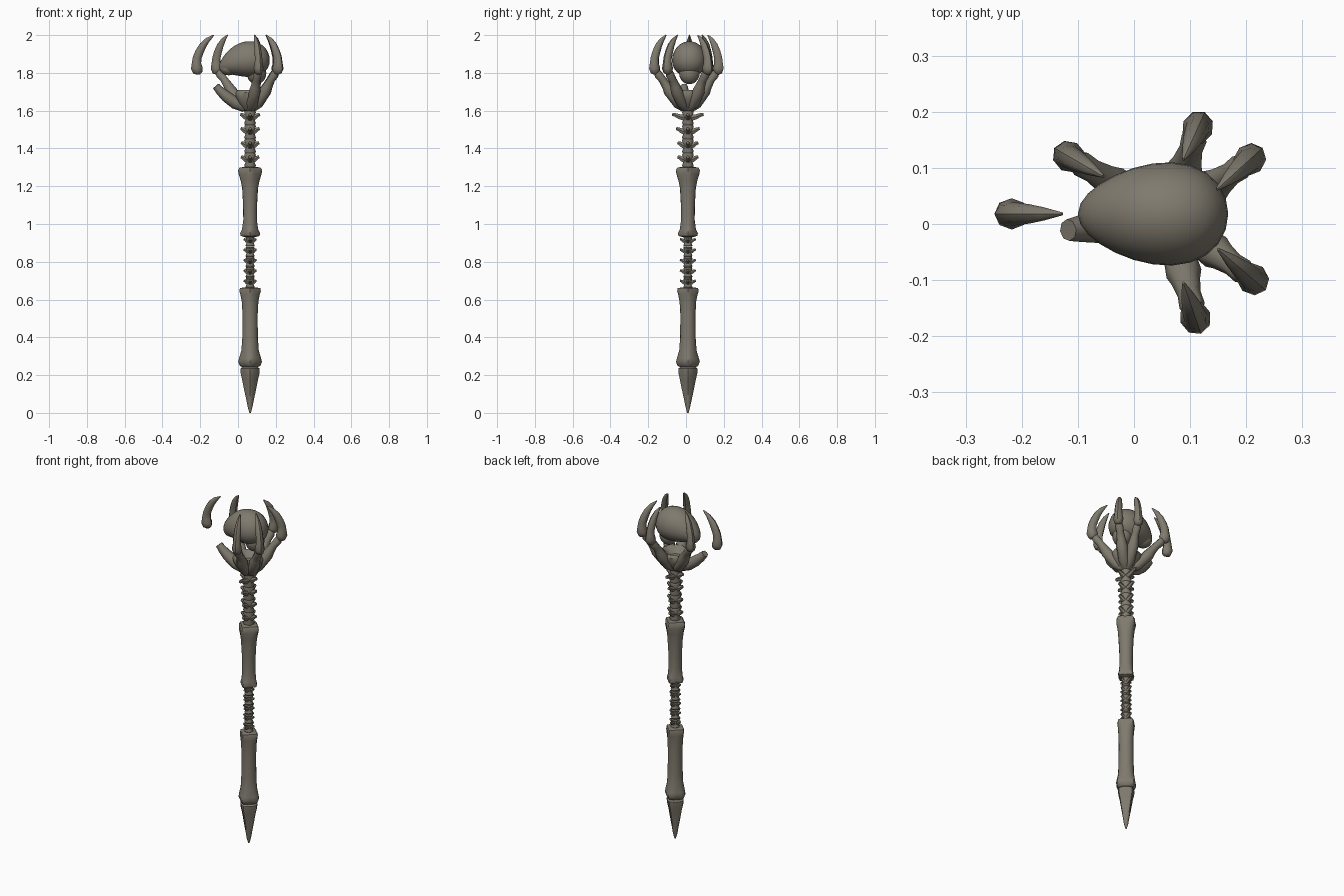
import bpy, bmesh, math
from mathutils import Vector

if "Cube" in bpy.data.objects:
    bpy.data.objects.remove(bpy.data.objects["Cube"])

CX, CY = 0.064, 0.01          # staff axis
bone = bpy.data.materials.new("aged_bone")
bone.diffuse_color = (0.215, 0.195, 0.155, 1)
bone.use_nodes = True
bone.node_tree.nodes["Principled BSDF"].inputs["Base Color"].default_value = bone.diffuse_color


def finish(name, bm, angle=45):
    bmesh.ops.recalc_face_normals(bm, faces=bm.faces)
    me = bpy.data.meshes.new(name)
    bm.to_mesh(me)
    bm.free()
    me.materials.append(bone)
    ob = bpy.data.objects.new(name, me)
    bpy.context.collection.objects.link(ob)
    bpy.ops.object.select_all(action='DESELECT')
    ob.select_set(True)
    bpy.context.view_layer.objects.active = ob
    bpy.ops.object.shade_smooth_by_angle(angle=math.radians(angle))
    return ob


def skin(bm, rings):
    """Bridge equal-sized rings of points and cap both ends."""
    vs = [[bm.verts.new(p) for p in r] for r in rings]
    n = len(vs[0])
    for a, b in zip(vs, vs[1:]):
        for i in range(n):
            j = (i + 1) % n
            bm.faces.new((a[i], a[j], b[j], b[i]))
    bm.faces.new(vs[0][::-1])
    bm.faces.new(vs[-1])


def lathe(bm, profile, n=16, lobes=4):
    """Profile of (z, radius, lobe depth) turned about the staff axis."""
    rings = []
    for z, r, k in profile:
        ring = []
        for i in range(n):
            a = 2 * math.pi * i / n
            rr = r * (1 - k * (0.5 - 0.5 * math.cos(lobes * a)))
            ring.append((CX + rr * math.cos(a), CY + rr * math.sin(a), z))
        rings.append(ring)
    skin(bm, rings)


def tube(bm, pts, n=8, flat=1.0):
    """Tapered tube through (x, y, z, radius) points."""
    ps = [Vector(p[:3]) for p in pts]
    out = Vector((ps[-1].x - ps[0].x, ps[-1].y - ps[0].y, 0))
    side = Vector((-out.y, out.x, 0)).normalized() if out.length > 1e-5 else Vector((1, 0, 0))
    rings = []
    for i, p in enumerate(ps):
        t = (ps[min(i + 1, len(ps) - 1)] - ps[max(i - 1, 0)]).normalized()
        up = t.cross(side).normalized()
        r = pts[i][3]
        rings.append([p + side * r * flat * math.cos(2 * math.pi * k / n)
                      + up * r * math.sin(2 * math.pi * k / n) for k in range(n)])
    skin(bm, rings)


def blob(bm, c, s, u=16, v=10):
    res = bmesh.ops.create_uvsphere(bm, u_segments=u, v_segments=v, radius=1)
    for w in res['verts']:
        w.co = Vector((c[i] + s[i] * w.co[i] for i in range(3)))


# pointed foot
bm = bmesh.new()
lathe(bm, [(0.0, 0.004, 0), (0.03, 0.012, 0), (0.06, 0.018, .1), (0.12, 0.031, .2),
           (0.18, 0.043, .25), (0.215, 0.051, .2), (0.235, 0.051, .15), (0.25, 0.03, 0)])
finish("foot_spike", bm)

# long bones with knobbed ends
long_bones = {
    "lower_long_bone": [(0.235, .03, .1), (0.25, .055, .25), (0.27, .063, .2), (0.29, .058, .15),
                        (0.33, .046, .05), (0.40, .041, 0), (0.52, .040, 0), (0.59, .044, .05),
                        (0.625, .051, .15), (0.645, .057, .25), (0.66, .054, .3), (0.665, .03, .2)],
    "upper_long_bone": [(0.93, .025, .2), (0.937, .05, .3), (0.95, .053, .25), (0.97, .043, .1),
                        (1.02, .036, 0), (1.10, .037, 0), (1.19, .042, 0), (1.23, .050, .1),
                        (1.265, .061, .2), (1.285, .064, .3), (1.298, .056, .3), (1.303, .03, .2)],
}
for name, prof in long_bones.items():
    bm = bmesh.new()
    lathe(bm, prof)
    finish(name, bm)


def vertebra(name, z0, z1, core, wx, wy):
    """Waisted body with four swept processes."""
    h = z1 - z0
    bm = bmesh.new()
    lathe(bm, [(z0, core, 0), (z0 + .12 * h, core * 1.15, 0), (z0 + .5 * h, core * .75, 0),
               (z0 + .88 * h, core * 1.15, 0), (z1, core, 0)], n=12)
    for dx, dy, w in ((1, 0, wx), (-1, 0, wx), (0, 1, wy), (0, -1, wy)):
        pts = []
        for t, dz, r in ((.2, .5, .26), (.55, .58, .2), (.8, .7, .15), (1, .74, .12)):
            pts.append((CX + dx * w * t, CY + dy * w * t, z0 + dz * h, r * h))
        tube(bm, pts, n=6, flat=.8)
    finish(name, bm)


# small lower spine
for i in range(5):
    z = 0.66 + i * 0.055
    vertebra("small_vertebra_%d" % (i + 1), z, z + 0.054, .021, .034, .042)

# larger upper spine, flaring towards the claw
for i, (z0, z1, wx, wy) in enumerate(((1.30, 1.375, .048, .055), (1.375, 1.45, .048, .055),
                                      (1.45, 1.525, .050, .062), (1.525, 1.60, .052, .083))):
    vertebra("large_vertebra_%d" % (i + 1), z0, z1, .027, wx, wy)

# palm cup that the fingers grow from
bm = bmesh.new()
lathe(bm, [(1.595, .025, 0), (1.61, .042, .1), (1.635, .065, .15), (1.665, .082, .15),
           (1.695, .088, .15), (1.71, .078, .2), (1.70, .055, .1), (1.675, .03, 0)], n=20, lobes=5)
finish("palm", bm)

# clawed fingers: knuckle and tip positions
fingers = [((-0.112, 0.118), (-0.055, 0.085)), ((0.112, 0.168), (0.088, 0.115)),
           ((0.203, 0.112), (0.148, 0.062)), ((0.208, -0.095), (0.150, -0.045)),
           ((0.108, -0.163), (0.088, -0.105)), ((-0.213, 0.018), (-0.128, 0.018))]


def claw(name, k, tip):
    k, tip = Vector(k), Vector(tip)
    o = (k - tip) * 0.09
    bm = bmesh.new()
    pts = []
    for t, z, r in ((0, 1.792, .010), (0, 1.80, .024), (-.06, 1.825, .031), (-.08, 1.85, .025),
                    (-.04, 1.88, .023), (.1, 1.91, .022), (.32, 1.945, .019),
                    (.62, 1.975, .013), (1, 2.0, .003)):
        p = k.lerp(tip, t)
        pts.append((p.x, p.y, z, r))
    tube(bm, pts, n=8, flat=.9)
    finish(name, bm)


for i, (k, tip) in enumerate(fingers):
    claw("claw_%d" % (i + 1), k, tip)
    base = Vector((CX, CY))
    bm = bmesh.new()
    steps = [(.1, 1.615, .024), (.28, 1.64, .032), (.45, 1.675, .030), (.57, 1.705, .032),
             (.65, 1.73, .026), (.78, 1.765, .021), (.9, 1.79, .023), (.95, 1.808, .018)]
    end = Vector(k)
    if i == 5:                         # broken finger under the floating claw
        end, steps = Vector((-0.215, -0.022)), steps[:5]
    pts = []
    for t, z, r in steps:
        p = base.lerp(end, t)
        pts.append((p.x, p.y, z, r * (.75 if i == 5 and t > .5 else 1)))
    tube(bm, pts, n=8)
    finish("finger_%d" % (i + 1), bm)

# egg-shaped skull, narrow drooping face towards -x
bm = bmesh.new()
bmesh.ops.create_uvsphere(bm, u_segments=24, v_segments=16, radius=1)
for v in bm.verts:
    x, y, z = v.co
    fx = 1 + 0.22 * x
    low = 0.085 if z < 0 else 0.1
    v.co = (0.034 + 0.134 * x, 0.018 + 0.09 * y * fx,
            1.865 - 0.035 * max(0, -x) ** 2 + low * z * fx)
finish("skull", bm, 60)

# skull base at the back and cheek at the front
bm = bmesh.new()
blob(bm, (0.098, 0.018, 1.80), (.052, .055, .06))
blob(bm, (-0.05, 0.018, 1.825), (.047, .048, .038))
finish("skull_base", bm, 60)
